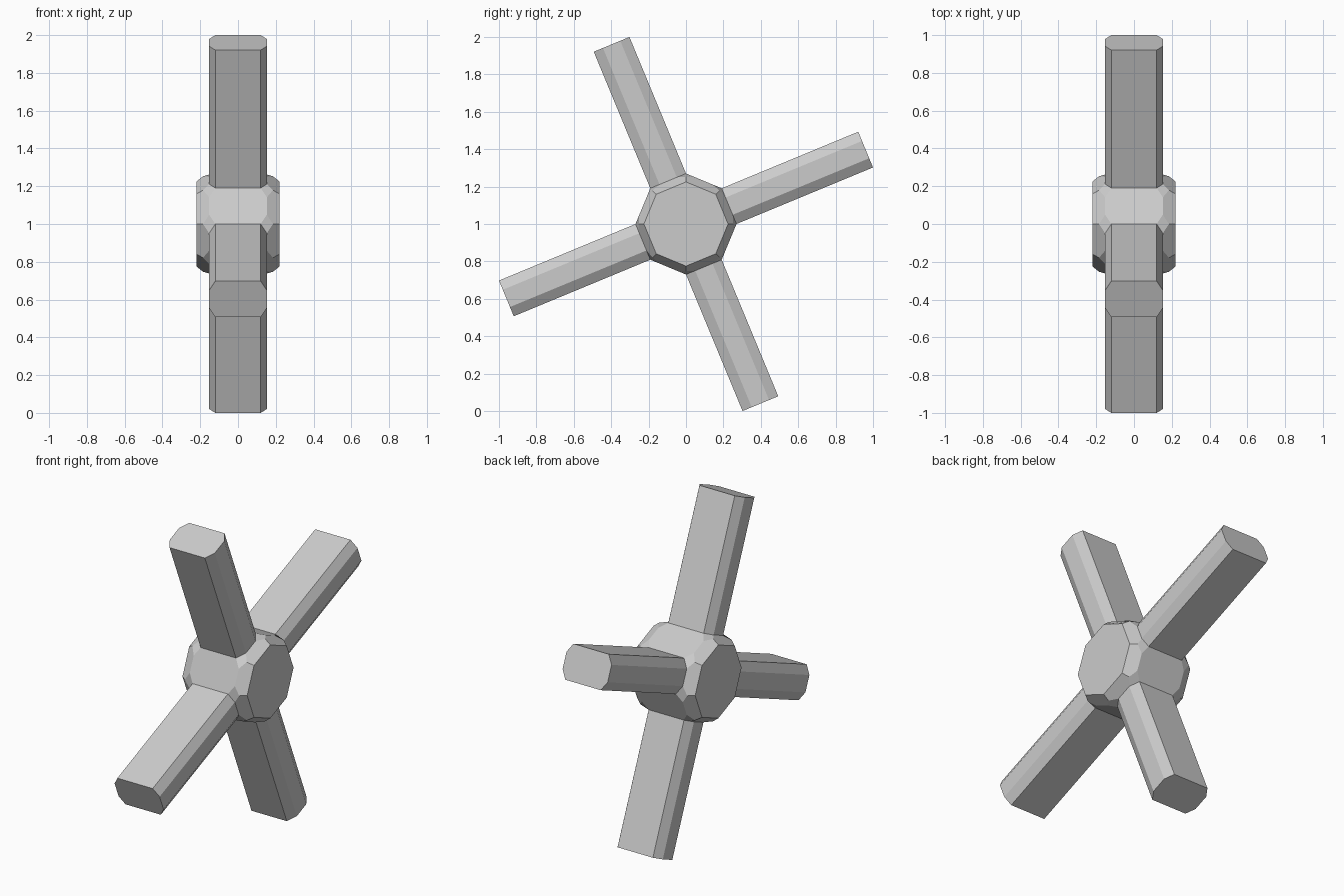
import bpy, bmesh
from math import cos, sin, radians
from mathutils import Vector

if "Cube" in bpy.data.objects:
    bpy.data.objects.remove(bpy.data.objects["Cube"])

SIDES = 8
RIM = 0.27                                 # corner radius of the octagonal hub
APOTHEM = RIM * cos(radians(22.5))
ARM_END = 1.0395                           # distance of arm tips from the hub axis
B_HALF = 0.05                              # half width of the narrow arm edge

bm = bmesh.new()


def polar(x, radius, degrees, tangent=0.0):
    """Point around the x axis: radius along the direction, offset sideways."""
    a = radians(degrees)
    return bm.verts.new((x, radius * cos(a) - tangent * sin(a),
                         1 + radius * sin(a) + tangent * cos(a)))


# Hub corner points, for the +x and -x halves
corner, bend, cap, low, high = ({1: [], -1: []} for _ in range(5))
for s in (1, -1):
    for k in range(SIDES):
        corner[s].append(polar(s * 0.12, RIM, 45 * k))
        bend[s].append(polar(s * 0.185, 0.253, 45 * k))
        cap[s].append(polar(s * 0.22, 0.225, 45 * k))
        low[s].append(polar(s * 0.153, APOTHEM, 45 * k + 22.5, -B_HALF))
        high[s].append(polar(s * 0.153, APOTHEM, 45 * k + 22.5, B_HALF))

# Hub: end caps, corner facets, sloped side facets
arm_faces = []
for s in (1, -1):
    bm.faces.new(cap[s])
    for k in range(SIDES):
        n = (k + 1) % SIDES
        bm.faces.new((corner[s][k], low[s][k], bend[s][k], high[s][k - 1]))
        bm.faces.new((low[s][k], high[s][k], bend[s][n], cap[s][n],
                      cap[s][k], bend[s][k]))

# Hub: eight chamfered side faces, every second one carries an arm
for k in range(SIDES):
    n = (k + 1) % SIDES
    f = bm.faces.new((corner[1][k], low[1][k], high[1][k], corner[1][n],
                      corner[-1][n], high[-1][k], low[-1][k], corner[-1][k]))
    if k % 2 == 0:
        arm_faces.append((f, radians(45 * k + 22.5)))
bmesh.ops.recalc_face_normals(bm, faces=bm.faces[:])

# Arms: extruded straight out of the hub
for face, a in arm_faces:
    tip = bmesh.ops.extrude_discrete_faces(bm, faces=[face])["faces"][0]
    bmesh.ops.translate(bm, verts=tip.verts[:],
                        vec=Vector((0, cos(a), sin(a))) * (ARM_END - APOTHEM))
bmesh.ops.recalc_face_normals(bm, faces=bm.faces[:])

mesh = bpy.data.meshes.new("hub_with_four_arms")
bm.to_mesh(mesh)
bm.free()
bpy.context.collection.objects.link(bpy.data.objects.new("hub_with_four_arms", mesh))
